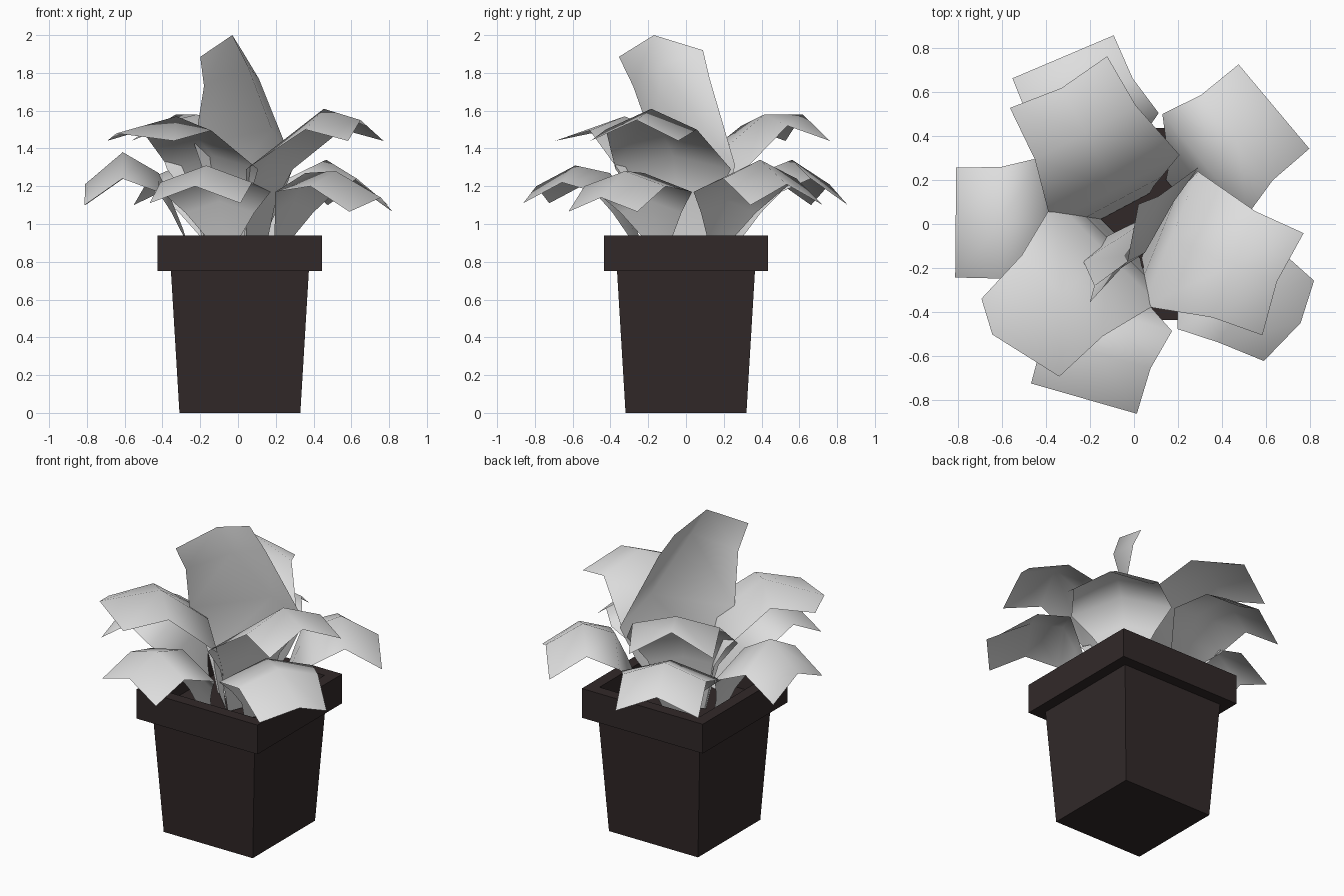
import bpy, bmesh, math

if "Cube" in bpy.data.objects:
    bpy.data.objects.remove(bpy.data.objects["Cube"])


def material(name, rgb):
    m = bpy.data.materials.new(name)
    m.diffuse_color = (*rgb, 1)
    m.use_nodes = True
    m.node_tree.nodes["Principled BSDF"].inputs["Base Color"].default_value = m.diffuse_color
    return m


LEAF = material("pale_leaf", (0.73, 0.73, 0.73))
POT = material("dark_brown_pot", (0.031, 0.022, 0.022))


def add_object(name, bm, mat, smooth=False):
    me = bpy.data.meshes.new(name)
    for f in bm.faces:
        f.smooth = smooth
    bm.to_mesh(me)
    bm.free()
    me.materials.append(mat)
    ob = bpy.data.objects.new(name, me)
    bpy.context.collection.objects.link(ob)
    return ob


def square_loft(name, rings, mat):
    """Stack of square rings (half width, height), joined in order and capped."""
    bm = bmesh.new()
    loops = [[bm.verts.new((0.01 + h * sx, h * sy, z))
              for sx, sy in ((-1, -1), (1, -1), (1, 1), (-1, 1))] for h, z in rings]
    for a, b in zip(loops, loops[1:]):
        for i in range(4):
            j = (i + 1) % 4
            bm.faces.new((a[i], a[j], b[j], b[i]))
    bm.faces.new(loops[0][::-1])
    bm.faces.new(loops[-1])
    return add_object(name, bm, mat)


def sheet(name, rows):
    """Leaf surface from rows of (left edge, midrib, right edge)."""
    bm = bmesh.new()
    grid = [[bm.verts.new(p) for p in row] for row in rows]
    for a, b in zip(grid, grid[1:]):
        for i in range(2):
            bm.faces.new((a[i], a[i + 1], b[i + 1], b[i]))
    return add_object(name, bm, LEAF, smooth=True)


def leaf(name, degrees, base, apex, tip, shift=(0, 0)):
    """Drooping leaf; rows are (reach, half width, midrib z, edge z).
    shift moves the middle of the tip outward and sideways."""
    a = math.radians(degrees)
    c, s = math.cos(a), math.sin(a)
    rows = []
    for row in base + [apex, tip]:
        r, w, zm, ze = row
        out, side = shift if row is tip else (0, 0)
        rows.append([((r + o) * c - t * s, (r + o) * s + t * c, z)
                     for o, t, z in ((0, -w, ze), (out, side, zm), (0, w, ze))])
    sheet(name, rows)


# Square pot: tapered body, overhanging rim and hollow top ending in soil level
square_loft("pot", [(0.32, 0), (0.365, 0.75), (0.435, 0.75), (0.435, 0.94),
                    (0.36, 0.94), (0.35, 0.80)], POT)

# Lower ring of five leaves: narrow stems near the pot wall, broad blades
lower = [(0.24, 0.06, 0.81, 0.81), (0.29, 0.10, 0.97, 0.94),
         (0.35, 0.19, 1.12, 1.06), (0.42, 0.30, 1.27, 1.17)]
for i, (ang, reach, zm, ze, tm, te, shift) in enumerate([
        (40, 0.83, 1.34, 1.24, 1.21, 1.10, (0, 0)),
        (113, 0.825, 1.34, 1.24, 1.21, 1.10, (0, 0)),
        (179.5, 0.81, 1.38, 1.24, 1.21, 1.10, (0, 0)),
        (254, 0.825, 1.31, 1.22, 1.20, 1.11, (0, 0)),
        (328, 0.83, 1.28, 1.20, 1.14, 1.065, (0.05, 0.02))]):
    leaf(f"lower_leaf_{i + 1}", ang, lower, (0.61, 0.253, zm, ze),
         (reach, 0.215 if i == 4 else 0.25, tm, te), shift)

# Upper ring of three leaves
upper = [(0.09, 0.13, 0.81, 0.81), (0.11, 0.16, 0.97, 0.94),
         (0.13, 0.21, 1.16, 1.12), (0.18, 0.33, 1.36, 1.29)]
for i, (ang, apex_reach, zm, ze, tm, te, shift) in enumerate([
        (118, 0.47, 1.58, 1.52, 1.58, 1.44, (-0.03, 0)),
        (225, 0.46, 1.57, 1.495, 1.48, 1.44, (0.08, -0.10)),
        (338, 0.49, 1.61, 1.50, 1.55, 1.44, (-0.03, 0))]):
    leaf(f"upper_leaf_{i + 1}", ang, upper, (apex_reach, 0.26, zm, ze),
         (0.73, 0.25, tm, te), shift)

# Tall central leaf, slightly twisted
sheet("tall_leaf", [
    [(-0.05, -0.05, 0.81), (0.03, 0.0, 0.81), (0.08, 0.06, 0.81)],
    [(-0.13, -0.06, 1.12), (0.12, 0.05, 1.15), (0.22, 0.20, 1.10)],
    [(-0.23, -0.17, 1.42), (0.18, 0.10, 1.50), (0.295, 0.26, 1.31)],
    [(-0.18, -0.28, 1.73), (0.05, -0.13, 1.84), (0.11, 0.125, 1.77)],
    [(-0.20, -0.355, 1.885), (-0.03, -0.17, 2.0), (0.02, 0.09, 1.92)],
])
